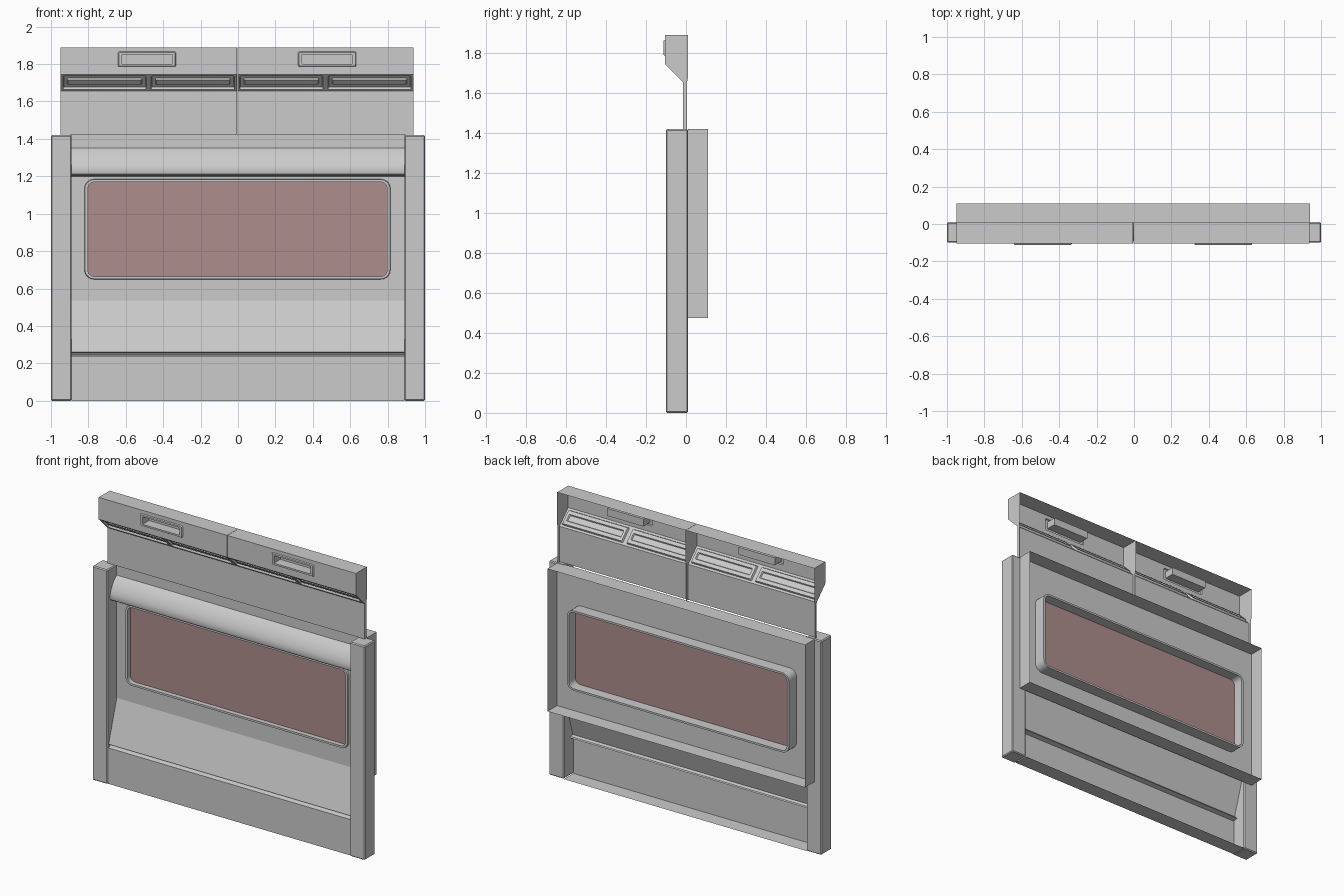
import bpy, bmesh, math
from mathutils import Vector

if "Cube" in bpy.data.objects:
    bpy.data.objects.remove(bpy.data.objects["Cube"], do_unlink=True)


def material(name, colour):
    m = bpy.data.materials.new(name)
    m.use_nodes = True
    m.diffuse_color = (*colour, 1)
    m.node_tree.nodes["Principled BSDF"].inputs["Base Color"].default_value = (*colour, 1)
    return m


GREY = material("panel grey", (0.6, 0.6, 0.6))
GLASS = material("rose tinted glass", (0.43, 0.27, 0.27))


def finish(name, bm, mat=GREY, smooth=True):
    bmesh.ops.remove_doubles(bm, verts=bm.verts, dist=0.0004)
    me = bpy.data.meshes.new(name)
    bm.to_mesh(me)
    bm.free()
    me.materials.append(mat)
    ob = bpy.data.objects.new(name, me)
    bpy.context.collection.objects.link(ob)
    if smooth:
        bpy.ops.object.select_all(action="DESELECT")
        bpy.context.view_layer.objects.active = ob
        ob.select_set(True)
        bpy.ops.object.shade_smooth_by_angle(angle=math.radians(35))
    return ob


def loop(cx, cv, w, h, depth, r=0.0, n=6):
    """Rounded rectangle as (x, v, depth) points, counter-clockwise."""
    pts = []
    for k, (sx, sv) in enumerate([(1, 1), (-1, 1), (-1, -1), (1, -1)]):
        for i in range(n):
            a = math.pi / 2 * (k + i / (n - 1))
            pts.append((cx + sx * (w / 2 - r) + r * math.cos(a),
                        cv + sv * (h / 2 - r) + r * math.sin(a), depth))
    return pts


def nested(name, loops, cap=False, origin=(0, 0, 0), up=(0, 0, 1), inward=(0, 1, 0), mat=GREY):
    """Skin a series of matching loops, mapped to a plane; optionally close the last."""
    bm = bmesh.new()
    o, u, d = Vector(origin), Vector(up), Vector(inward)
    rows = [[bm.verts.new(o + Vector((x, 0, 0)) + u * v + d * t) for x, v, t in lp] for lp in loops]
    for a, b in zip(rows, rows[1:]):
        for i in range(len(a)):
            j = (i + 1) % len(a)
            bm.faces.new((a[i], a[j], b[j], b[i]))
    if cap:
        bm.faces.new(rows[-1])
    return finish(name, bm, mat)


def ribbon(name, profile, x0, x1, caps=False):
    """Sweep a (y, z) profile along x as sheet metal, with optional end plates."""
    bm = bmesh.new()
    a, b = [[bm.verts.new((x, y, z)) for y, z in profile] for x in (x0, x1)]
    for i in range(len(a) - 1):
        bm.faces.new((a[i], a[i + 1], b[i + 1], b[i]))
    if caps:
        bm.faces.new(a)
        bm.faces.new(b[::-1])
    return finish(name, bm)


# side pillars
for side, s in (("left", 1), ("right", -1)):
    bm = bmesh.new()
    bmesh.ops.create_cube(bm, size=1)
    for v in bm.verts:
        v.co = (s * 0.945 + v.co.x * 0.11, -0.045 + v.co.y * 0.11, 0.71 + v.co.z * 1.42)
    bmesh.ops.bevel(bm, geom=bm.edges[:], offset=0.006, segments=1, affect="EDGES")
    finish(side + "_pillar", bm, smooth=False)

# lower wall: floor flange, kick panel, groove and sloping panel
ribbon("lower_wall", [(0.01, 0), (-0.09, 0), (-0.09, 0.238), (-0.06, 0.246),
                      (-0.064, 0.254), (-0.085, 0.26), (0, 0.535)], -0.89, 0.89)

# rounded rail above the window and the wall over it
ribbon("upper_rail", [(0, 1.2), (-0.055, 1.204), (-0.067, 1.213), (-0.071, 1.23), (-0.067, 1.255),
                      (-0.055, 1.285), (-0.03, 1.325), (0, 1.35), (0, 1.42), (0.01, 1.42)], -0.89, 0.89)

# window wall with raised surround, deep window tube and flanged back plate
WZ = 0.917
nested("window_wall", [
    loop(0, 0.8675, 1.78, 0.665, 0),
    loop(-0.003, WZ, 1.636, 0.535, 0, 0.05),
    loop(-0.003, WZ, 1.632, 0.531, -0.012, 0.05),
    loop(-0.003, WZ, 1.6, 0.505, -0.012, 0.035),
    loop(-0.003, WZ, 1.6, 0.505, 0.09, 0.035),
    loop(-0.003, WZ, 1.63, 0.53, 0.09, 0.05),
    loop(-0.003, WZ, 1.63, 0.53, 0.01, 0.05),
    loop(-0.005, 0.9475, 1.89, 0.945, 0.01),
    loop(-0.005, 0.9475, 1.89, 0.945, 0.11)])
nested("window_glass", [loop(-0.003, WZ, 1.6, 0.505, 0.02, 0.035)], cap=True, mat=GLASS)

# two overhead units, open at the back
HALF = 0.4715
for side, s in (("left", 1), ("right", -1)):
    cx = -0.005 + s * 0.4725
    x0, x1 = cx - HALF, cx + HALF
    ribbon(side + "_unit_top", [(-0.105, 1.89), (0.01, 1.89)], x0, x1)
    ribbon(side + "_unit_door", [(-0.015, 1.42), (-0.015, 1.655)], x0, x1)

    # end plates
    outline = [(0.01, 1.89), (-0.105, 1.89), (-0.105, 1.745), (-0.015, 1.655), (-0.015, 1.42), (0.005, 1.42), (0.005, 1.655), (0.01, 1.68)]
    for end, x in (("inner", cx - s * HALF), ("outer", cx + s * HALF)):
        bm = bmesh.new()
        bm.faces.new([bm.verts.new((x, y, z)) for y, z in outline])
        finish(f"{side}_unit_{end}_plate", bm, smooth=False)

    # fascia with recessed handle
    hx = -0.005 + s * 0.482
    nested(side + "_fascia", [
        loop(cx, 1.8175, 2 * HALF, 0.145, -0.105),
        loop(hx, 1.826, 0.31, 0.08, -0.105, 0.006),
        loop(hx, 1.826, 0.30, 0.072, -0.112, 0.006),
        loop(hx, 1.826, 0.27, 0.05, -0.112, 0.004),
        loop(hx, 1.826, 0.27, 0.05, -0.045, 0.004)], cap=True)

    # sloping underside with two recessed vents
    q = math.sqrt(0.5)
    for k, t in enumerate((-1, 1)):
        vx = cx + t * HALF / 2
        nested(f"{side}_vent_{k + 1}", [
            loop(vx, 0, HALF, 0.1273, 0),
            loop(vx, 0, 0.445, 0.1, 0, 0.006),
            loop(vx, 0, 0.435, 0.09, 0.012, 0.006),
            loop(vx, 0, 0.40, 0.045, 0.012, 0.004),
            loop(vx, 0, 0.39, 0.036, 0.004, 0.004)], cap=True,
            origin=(0, -0.06, 1.7), up=(0, -q, q), inward=(0, q, q))
